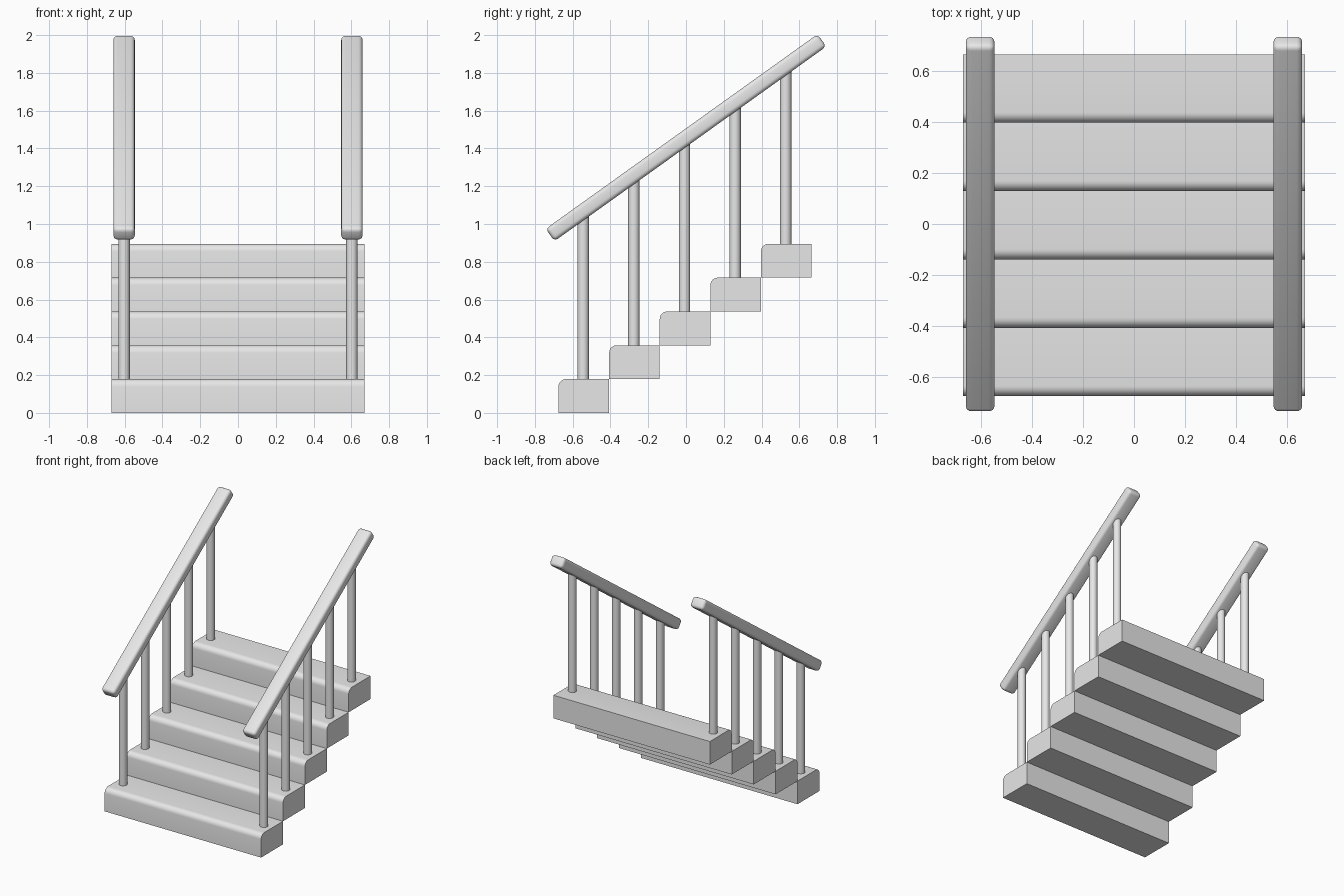
import bpy
import bmesh
import math
from mathutils import Matrix

if "Cube" in bpy.data.objects:
    bpy.data.objects.remove(bpy.data.objects["Cube"], do_unlink=True)

grey = bpy.data.materials.new("plain_grey")
grey.use_nodes = True
colour = (0.8, 0.8, 0.8, 1)
grey.diffuse_color = colour
grey.node_tree.nodes["Principled BSDF"].inputs["Base Color"].default_value = colour

STEPS = 5
RUN, RISE = 0.268, 0.179
FRONT = -0.675
WIDTH = 1.34
SIDE = 0.603                  # x of posts and handrails
SLOPE = math.radians(35.6)
RAIL_Z = 1.457                # handrail centre height at y = 0


def finish(name, bm, angle=35):
    mesh = bpy.data.meshes.new(name)
    bm.to_mesh(mesh)
    bm.free()
    mesh.materials.append(grey)
    obj = bpy.data.objects.new(name, mesh)
    bpy.context.collection.objects.link(obj)
    bpy.ops.object.select_all(action="DESELECT")
    obj.select_set(True)
    bpy.context.view_layer.objects.active = obj
    bpy.ops.object.shade_smooth_by_angle(angle=math.radians(angle))
    return obj


def box(size):
    bm = bmesh.new()
    bmesh.ops.create_cube(bm, size=1)
    bmesh.ops.scale(bm, vec=size, verts=bm.verts)
    return bm


# Steps: solid blocks with a rounded front nosing
for i in range(STEPS):
    bm = box((WIDTH, RUN, RISE))
    nosing = [e for e in bm.edges
              if all(v.co.y < 0 and v.co.z > 0 for v in e.verts)]
    bmesh.ops.bevel(bm, geom=nosing, offset=0.04, segments=6,
                    profile=0.5, affect="EDGES")
    step = finish(f"step_{i + 1}", bm)
    step.location = (0, FRONT + RUN * (i + 0.5), RISE * (i + 0.5))

for side, x in (("left", SIDE), ("right", -SIDE)):
    # Posts: round, running from each tread into the handrail
    for i in range(STEPS):
        y = FRONT + RUN * i + 0.131
        low = RISE * (i + 1) - 0.01
        high = RAIL_Z + y * math.tan(SLOPE)
        bm = bmesh.new()
        bmesh.ops.create_cone(bm, cap_ends=True, segments=24, radius1=0.03,
                              radius2=0.03, depth=high - low)
        post = finish(f"{side}_post_{i + 1}", bm)
        post.location = (x, y, (low + high) / 2)

    # Handrail: sloping bar with rounded edges
    bm = box((0.113, 1.77, 0.08))
    bmesh.ops.bevel(bm, geom=bm.edges[:], offset=0.022, segments=4,
                    profile=0.5, affect="EDGES")
    bmesh.ops.transform(bm, matrix=Matrix.Rotation(SLOPE, 4, "X"), verts=bm.verts)
    rail = finish(f"{side}_handrail", bm)
    rail.location = (x, 0, RAIL_Z)
